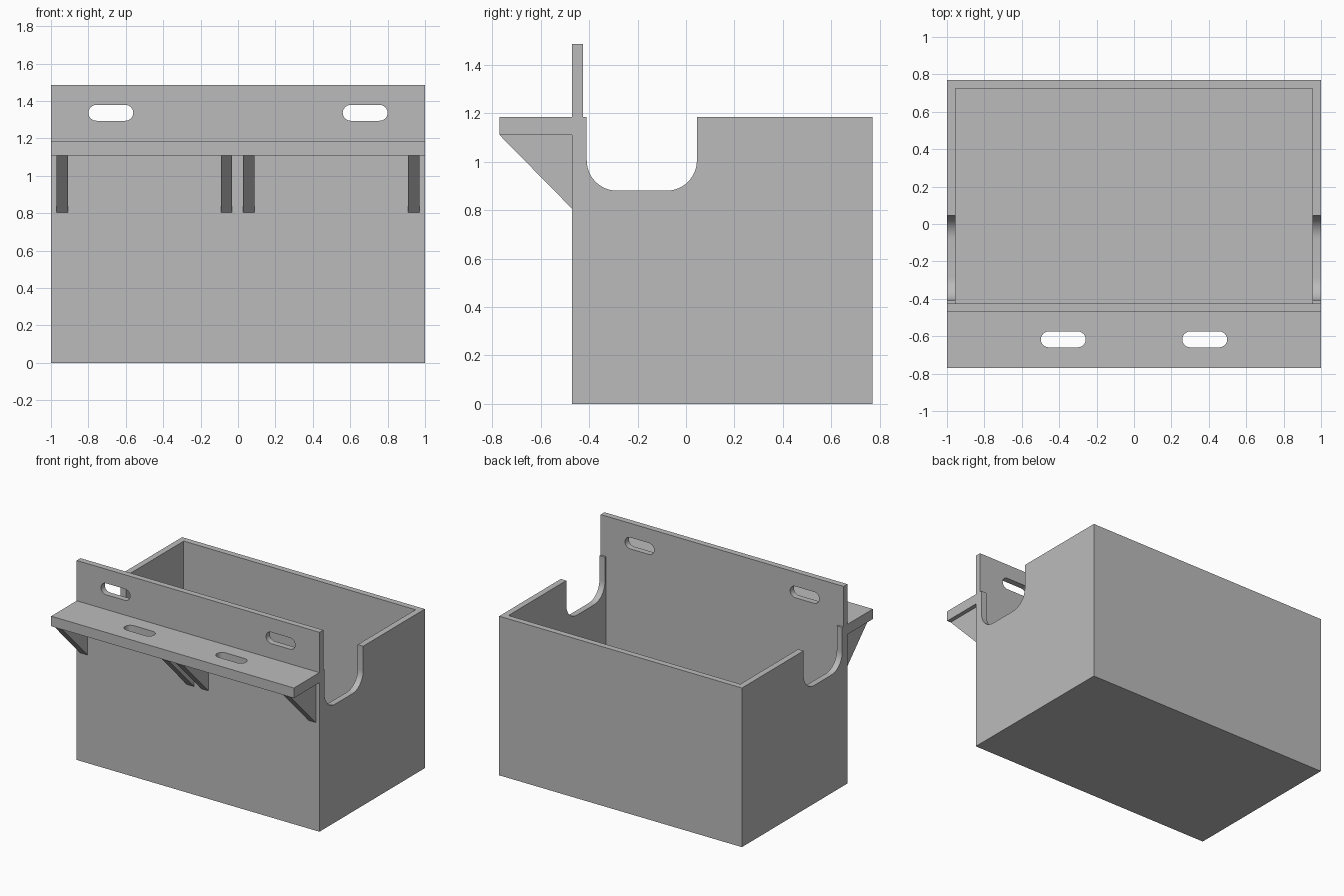
import bpy
import bmesh
from math import cos, sin, pi, radians
from mathutils import Vector

old = bpy.data.objects.get("Cube")
if old:
    bpy.data.objects.remove(old, do_unlink=True)

grey = bpy.data.materials.new("plain_grey")
grey.use_nodes = True
colour = (0.5, 0.5, 0.5, 1)
grey.diffuse_color = colour
grey.node_tree.nodes["Principled BSDF"].inputs["Base Color"].default_value = colour

WALL = 0.045
FRONT, BACK = -0.47, 0.77
RIM, PANEL_TOP = 1.185, 1.485
SHELF_FRONT, SHELF_UNDER = -0.77, 1.11


def prism(name, points, axis, start, end):
    """Extrude a 2D outline along an axis from start to end."""
    def place(p):
        v = list(p)
        v.insert(axis, start)
        return Vector(v)
    bm = bmesh.new()
    face = bm.faces.new([bm.verts.new(place(p)) for p in points])
    out = bmesh.ops.extrude_face_region(bm, geom=[face])
    shift = Vector((0, 0, 0))
    shift[axis] = end - start
    bmesh.ops.translate(bm, vec=shift,
                        verts=[g for g in out["geom"] if isinstance(g, bmesh.types.BMVert)])
    bmesh.ops.recalc_face_normals(bm, faces=bm.faces)
    mesh = bpy.data.meshes.new(name)
    bm.to_mesh(mesh)
    bm.free()
    mesh.materials.append(grey)
    obj = bpy.data.objects.new(name, mesh)
    bpy.context.collection.objects.link(obj)
    return obj


def arc(cx, cy, r, a0, a1, steps=12):
    angles = [radians(a0 + (a1 - a0) * i / steps) for i in range(steps + 1)]
    return [(cx + r * cos(a), cy + r * sin(a)) for a in angles]


def slot(cx, cy, length=0.24, height=0.085):
    r = height / 2
    d = length / 2 - r
    return arc(cx + d, cy, r, -90, 90) + arc(cx - d, cy, r, 90, 270)


def cut(obj, cutter):
    cutter.hide_render = True
    mod = obj.modifiers.new("cut", "BOOLEAN")
    mod.operation = "DIFFERENCE"
    mod.solver = "EXACT"
    mod.object = cutter
    bpy.context.view_layer.objects.active = obj
    bpy.ops.object.modifier_apply(modifier=mod.name)
    bpy.data.objects.remove(cutter, do_unlink=True)


# Side profile of box, mounting panel, shelf and rounded side notch
n0, n1, base, r = -0.41, 0.045, 0.88, 0.125
profile = [(FRONT, 0), (BACK, 0), (BACK, RIM), (n1, RIM)]
profile += arc(n1 - r, base + r, r, 0, -90)
profile += arc(n0 + r, base + r, r, -90, -180)
profile += [(n0, RIM), (FRONT + WALL, RIM), (FRONT + WALL, PANEL_TOP),
            (FRONT, PANEL_TOP), (FRONT, RIM), (SHELF_FRONT, RIM),
            (SHELF_FRONT, SHELF_UNDER), (FRONT, SHELF_UNDER)]
box = prism("open_box", profile, 0, -1, 1)

# Hollow interior
y0, y1, x1 = FRONT + WALL, BACK - WALL, 1 - WALL
cut(box, prism("cavity", [(-x1, y0), (x1, y0), (x1, y1), (-x1, y1)], 2, WALL, 1.3))

# Mounting slots through the panel and the shelf
for side in (-1, 1):
    cut(box, prism("panel_slot", slot(side * 0.68, 1.337), 1, -0.6, -0.3))
    cut(box, prism("shelf_slot", slot(side * 0.378, -0.617), 2, 1.0, 1.3))

bpy.ops.object.select_all(action="DESELECT")
box.select_set(True)
bpy.context.view_layer.objects.active = box
bpy.ops.object.shade_smooth_by_angle(angle=radians(30))

# Triangular ribs under the shelf
rib = [(SHELF_FRONT, SHELF_UNDER), (FRONT, SHELF_UNDER), (FRONT, 0.805)]
for i, x in enumerate((-0.94, -0.062, 0.058, 0.94)):
    prism(f"shelf_rib_{i + 1}", rib, 0, x - 0.03, x + 0.03)
